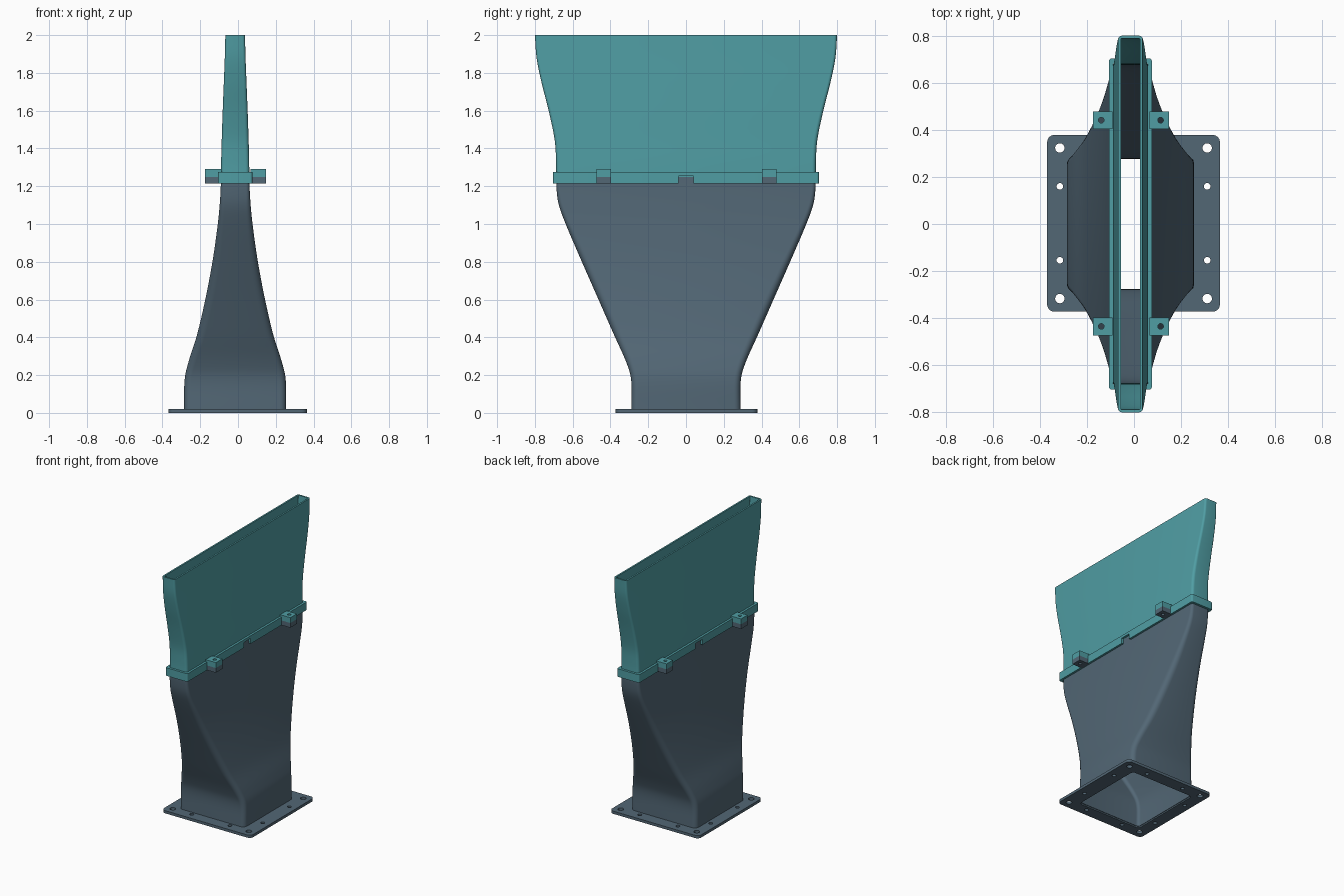
import bpy, bmesh, math
from mathutils import Matrix, Vector

if "Cube" in bpy.data.objects:
    bpy.data.objects.remove(bpy.data.objects["Cube"])

DUCT_X = -0.015      # the duct sits slightly off the flange centre
WALL = 0.012


def material(name, rgb):
    m = bpy.data.materials.new(name)
    m.use_nodes = True
    m.diffuse_color = (*rgb, 1)
    m.node_tree.nodes["Principled BSDF"].inputs["Base Color"].default_value = (*rgb, 1)
    return m


teal = material("teal", (0.08, 0.34, 0.37))
slate = material("slate grey", (0.085, 0.135, 0.178))


def finish(name, bm, mat, smooth=True):
    bmesh.ops.recalc_face_normals(bm, faces=bm.faces)
    mesh = bpy.data.meshes.new(name)
    bm.to_mesh(mesh)
    bm.free()
    ob = bpy.data.objects.new(name, mesh)
    bpy.context.collection.objects.link(ob)
    if mat:
        mesh.materials.append(mat)
    if smooth:
        activate(ob)
        bpy.ops.object.shade_smooth_by_angle(angle=math.radians(35))
    return ob


def activate(ob):
    bpy.ops.object.select_all(action='DESELECT')
    ob.select_set(True)
    bpy.context.view_layer.objects.active = ob


def rounded_ring(z, hx, hy, r, cx, cy=0, steps=6):
    """Points of a rounded rectangle at height z."""
    pts = []
    for k, (sx, sy) in enumerate([(1, 1), (-1, 1), (-1, -1), (1, -1)]):
        for i in range(steps + 1):
            a = math.pi / 2 * (k + i / steps)
            pts.append((cx + sx * (hx - r) + r * math.cos(a),
                        cy + sy * (hy - r) + r * math.sin(a), z))
    return pts


def tube(name, rings, mat):
    """Skin a closed loop of rings: up the outside, down the inside."""
    bm = bmesh.new()
    loops = [[bm.verts.new(p) for p in ring] for ring in rings]
    n = len(loops[0])
    for a, b in zip(loops, loops[1:] + loops[:1]):
        for i in range(n):
            j = (i + 1) % n
            bm.faces.new((a[i], a[j], b[j], b[i]))
    return finish(name, bm, mat)


def spline(stations, steps=5):
    """Catmull-Rom through the stations."""
    p = [Vector(s) for s in stations]
    p = [2 * p[0] - p[1]] + p + [2 * p[-1] - p[-2]]
    out = []
    for a, b, c, d in zip(p, p[1:], p[2:], p[3:]):
        for i in range(steps):
            t = i / steps
            out.append(b + (c - a) * (t / 2) + (2 * a - 5 * b + 4 * c - d) * (t * t / 2)
                       + (3 * b - a - 3 * c + d) * (t ** 3 / 2))
    return out + [p[-2]]


def duct(name, stations, mat):
    path = spline(stations)
    outer = [rounded_ring(z, x, y, r, DUCT_X) for z, x, y, r in path]
    inner = [rounded_ring(z, x - WALL, y - WALL, max(r - WALL, 0.003), DUCT_X)
             for z, x, y, r in reversed(path)]
    return tube(name, outer + inner, mat)


def add_cylinder(bm, x, y, z, r, depth):
    bmesh.ops.create_cone(bm, cap_ends=True, segments=24, radius1=r, radius2=r,
                          depth=depth, matrix=Matrix.Translation((x, y, z)))


def add_box(bm, centre, size):
    bmesh.ops.create_cube(bm, size=1, matrix=Matrix.Translation(centre) @ Matrix.Diagonal((*size, 1)))


def cut(ob, bm):
    cutter = finish("cutter", bm, None, smooth=False)
    cutter.hide_render = True
    mod = ob.modifiers.new("cut", 'BOOLEAN')
    mod.operation, mod.solver, mod.object = 'DIFFERENCE', 'EXACT', cutter
    activate(ob)
    bpy.ops.object.modifier_apply(modifier=mod.name)
    bpy.data.objects.remove(cutter)


# Lower duct: square base blending into a wide slot (z, half x, half y, corner)
duct("lower_duct", [
    (0.01, 0.27, 0.29, 0.035), (0.17, 0.268, 0.29, 0.035), (0.27, 0.247, 0.317, 0.04),
    (0.42, 0.2, 0.384, 0.045), (0.62, 0.154, 0.472, 0.045), (0.82, 0.117, 0.56, 0.04),
    (1.0, 0.092, 0.637, 0.03), (1.1, 0.082, 0.673, 0.025), (1.18, 0.077, 0.685, 0.02),
    (1.25, 0.075, 0.687, 0.02)], slate)

# Upper duct: slot that flares wider and thinner
duct("upper_duct", [
    (1.25, 0.075, 0.687, 0.02), (1.34, 0.074, 0.688, 0.02), (1.45, 0.071, 0.696, 0.02),
    (1.6, 0.066, 0.727, 0.018), (1.75, 0.06, 0.765, 0.016), (1.88, 0.055, 0.791, 0.015),
    (2.0, 0.052, 0.8, 0.015)], teal)

# Base flange with bolt holes
FY = 0.003
flange = tube("base_flange", [
    rounded_ring(0, 0.367, 0.375, 0.03, -0.002, FY),
    rounded_ring(0.02, 0.367, 0.375, 0.03, -0.002, FY),
    rounded_ring(0.02, 0.262, 0.282, 0.025, DUCT_X),
    rounded_ring(0, 0.262, 0.282, 0.025, DUCT_X)], slate)
holes = bmesh.new()
for sx in (-1, 1):
    for sy in (-1, 1):
        for x, y, r in ((0.313, 0.32, 0.02), (0.313, 0.157, 0.014), (0.157, 0.32, 0.014)):
            add_cylinder(holes, sx * x - 0.002, sy * y + FY, 0.01, r, 0.1)
cut(flange, holes)

# Joint collar with a central notch on each long side
collar = tube("joint_collar", [
    rounded_ring(1.215, 0.091, 0.704, 0.012, DUCT_X),
    rounded_ring(1.275, 0.091, 0.704, 0.012, DUCT_X),
    rounded_ring(1.275, 0.074, 0.686, 0.012, DUCT_X),
    rounded_ring(1.215, 0.074, 0.686, 0.012, DUCT_X)], teal)
notches = bmesh.new()
for s in (-1, 1):
    add_box(notches, (DUCT_X + s * 0.1, 0, 1.205), (0.06, 0.08, 0.1))
cut(collar, notches)

# Bolted lugs: teal half above, grey half below
for sx, side in ((1, "left"), (-1, "right")):
    for sy, end in ((1, "back"), (-1, "front")):
        for label, z0, z1, mat in (("upper", 1.25, 1.29, teal), ("lower", 1.215, 1.25, slate)):
            bm = bmesh.new()
            add_box(bm, (-0.013 + sx * 0.12, sy * 0.438 + FY, (z0 + z1) / 2),
                    (0.084, 0.076, z1 - z0))
            lug = finish(f"{label}_lug_{side}_{end}", bm, mat)
            hole = bmesh.new()
            add_cylinder(hole, -0.013 + sx * 0.126, sy * 0.438 + FY, 1.25, 0.012, 0.2)
            cut(lug, hole)
